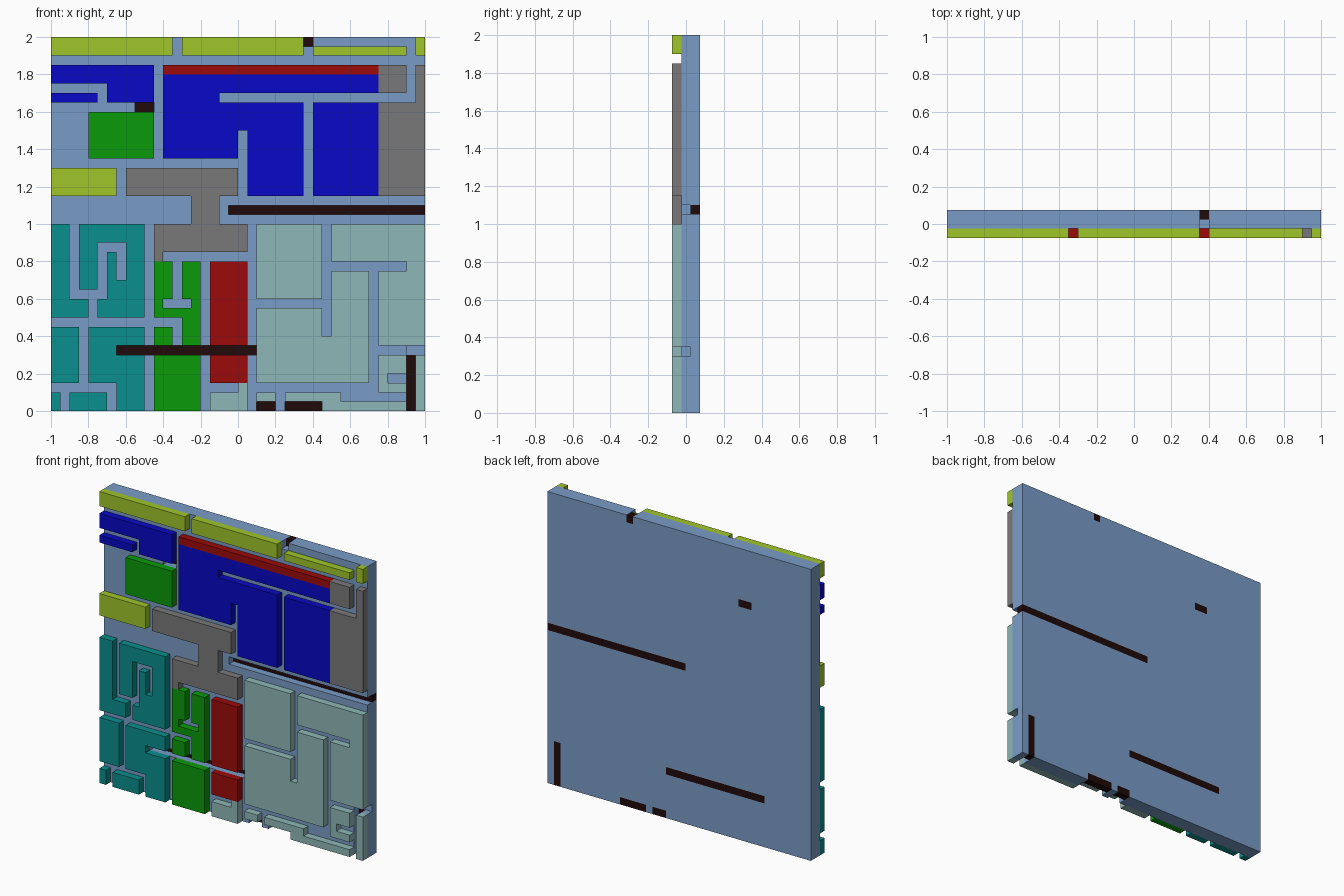
import bpy, bmesh

if "Cube" in bpy.data.objects:
    bpy.data.objects.remove(bpy.data.objects["Cube"], do_unlink=True)

U = 0.05                                   # grid module of the panel
FRONT, FACE, MID, BACK = -0.075, -0.025, 0.025, 0.075


def material(name, rgb):
    lin = [(c / 255 / 12.92) if c < 11 else ((c / 255 + 0.055) / 1.055) ** 2.4 for c in rgb]
    m = bpy.data.materials.new(name)
    m.use_nodes = True
    m.diffuse_color = (*lin, 1)
    m.node_tree.nodes["Principled BSDF"].inputs["Base Color"].default_value = (*lin, 1)
    return m


MATS = {n: material(n, c) for n, c in {
    "steel_blue": (121, 156, 198), "deep_blue": (8, 8, 198), "green": (10, 155, 10),
    "red": (156, 10, 10), "lime": (160, 197, 42), "grey": (121, 121, 121),
    "teal": (10, 142, 142), "pale_teal": (143, 183, 183), "black": (33, 10, 10)}.items()}


def add_object(name, bm, mat):
    bmesh.ops.recalc_face_normals(bm, faces=bm.faces)
    me = bpy.data.meshes.new(name)
    bm.to_mesh(me)
    bm.free()
    me.materials.append(MATS[mat])
    ob = bpy.data.objects.new(name, me)
    bpy.context.collection.objects.link(ob)
    return ob


def piece(name, mat, rects, y0=FRONT, y1=FACE):
    """Extruded union of grid rectangles (x0, z0, x1, z1)."""
    cells = {(x, z) for a, b, c, d in rects for x in range(a, c) for z in range(b, d)}
    bm = bmesh.new()
    for x, z in sorted(cells):
        bm.faces.new([bm.verts.new(((i - 20) * U, y0, k * U))
                      for i, k in ((x, z), (x + 1, z), (x + 1, z + 1), (x, z + 1))])
    bmesh.ops.remove_doubles(bm, verts=bm.verts, dist=1e-4)
    bmesh.ops.dissolve_limit(bm, angle_limit=0.01, verts=bm.verts, edges=bm.edges)
    ext = bmesh.ops.extrude_face_region(bm, geom=list(bm.faces), use_keep_orig=True)
    verts = [g for g in ext["geom"] if isinstance(g, bmesh.types.BMVert)]
    bmesh.ops.translate(bm, verts=verts, vec=(0, y1 - y0, 0))
    return add_object(name, bm, mat)


def boxes(name, mat, rects, y0, y1, overshoot=0.0):
    """Plain boxes; edges lying on the panel border may overshoot it."""
    def out(v):
        return v * U + (-overshoot if v == 0 else overshoot if v == 40 else 0)
    bm = bmesh.new()
    for a, b, c, d in rects:
        verts = bmesh.ops.create_cube(bm, size=1)["verts"]
        for v in verts:
            v.co = (out(a if v.co.x < 0 else c) - 1, y0 if v.co.y < 0 else y1,
                    out(b if v.co.z < 0 else d))
    return add_object(name, bm, mat)


# Backing panel with slots, filled at the back by black strips
SLOTS = [(27, 39, 28, 40), (9, 32, 11, 33), (19, 21, 40, 22), (7, 6, 22, 7),
         (22, 0, 24, 1), (25, 0, 29, 1), (38, 0, 39, 6)]
panel = boxes("backing_panel", "steel_blue", [(0, 0, 40, 40)], FACE, BACK)
cutters = [boxes("slot_cutter", "steel_blue", SLOTS, -0.1, 0.1, 0.02),
           boxes("notch_cutter", "steel_blue", [(38, 6, 40, 7)], -0.1, MID, 0.02)]
for cutter in cutters:
    cutter.hide_render = True
    mod = panel.modifiers.new("cut", 'BOOLEAN')
    mod.operation, mod.solver, mod.object = 'DIFFERENCE', 'EXACT', cutter
bpy.context.view_layer.objects.active = panel
for mod in list(panel.modifiers):
    bpy.ops.object.modifier_apply(modifier=mod.name)
for cutter in cutters:
    bpy.data.objects.remove(cutter, do_unlink=True)
for n, slot in enumerate(SLOTS):
    piece(f"slot_strip_{n + 1}", "black", [slot], MID, BACK)

# Raised blocks on the front: top band and upper left
for n, r in enumerate([(0, 38, 13, 40), (14, 38, 27, 40), (28, 38, 38, 39), (39, 38, 40, 40)]):
    piece(f"top_band_block_{n + 1}", "lime", [r])
piece("left_lime_block", "lime", [(0, 23, 7, 26)])
piece("upper_left_blue_block", "deep_blue", [(0, 35, 11, 37), (6, 33, 11, 35)])
piece("upper_left_blue_bar", "deep_blue", [(0, 33, 5, 34)])
piece("upper_left_green_block", "green", [(4, 27, 11, 32)])

# Upper middle and right
piece("red_strip", "red", [(12, 36, 35, 37)])
piece("large_blue_block", "deep_blue", [(12, 34, 35, 36), (12, 33, 18, 34), (12, 27, 20, 33),
                                        (20, 30, 21, 33), (21, 23, 27, 33)])
piece("right_blue_block", "deep_blue", [(28, 23, 35, 33)])
piece("small_grey_block", "grey", [(35, 34, 38, 37)])
piece("right_grey_block", "grey", [(35, 23, 40, 33), (39, 33, 40, 37)])
piece("centre_grey_block", "grey", [(8, 23, 20, 26), (15, 20, 18, 23), (11, 17, 21, 20),
                                    (11, 16, 12, 17)])

# Lower left teal blocks
piece("teal_corner_block", "teal", [(0, 10, 2, 20), (2, 10, 4, 12)])
piece("teal_hook_block", "teal", [(3, 13, 5, 20), (5, 18, 10, 20), (8, 10, 10, 18),
                                  (5, 10, 8, 12), (6, 12, 7, 17), (7, 12, 8, 14)])
piece("teal_left_block", "teal", [(0, 3, 3, 9)])
piece("teal_notched_block", "teal", [(4, 3, 7, 9), (7, 7, 10, 9), (7, 0, 10, 6)])
piece("teal_foot_small", "teal", [(0, 0, 1, 2)])
piece("teal_foot_wide", "teal", [(2, 0, 6, 2)])

# Lower middle green and red blocks
piece("green_winding_block", "green", [(11, 12, 13, 16), (11, 10, 12, 12), (11, 10, 15, 11),
                                       (14, 12, 16, 16), (15, 7, 16, 12), (14, 7, 15, 11)])
piece("green_small_block", "green", [(11, 7, 13, 9)])
piece("green_lower_block", "green", [(11, 0, 16, 6)])
piece("red_upper_block", "red", [(17, 7, 21, 16)])
piece("red_lower_block", "red", [(17, 3, 21, 6)])

# Lower right pale blocks
piece("pale_foot_block", "pale_teal", [(17, 0, 21, 2), (20, 2, 21, 3)])
piece("pale_foot_small", "pale_teal", [(22, 1, 24, 2)])
piece("pale_foot_strip", "pale_teal", [(25, 1, 31, 2), (29, 0, 38, 1)])
piece("pale_upper_block", "pale_teal", [(22, 12, 29, 20)])
piece("pale_large_block", "pale_teal", [(22, 3, 29, 11), (29, 3, 30, 8), (30, 3, 34, 15)])
piece("pale_right_block", "pale_teal", [(30, 16, 40, 20), (38, 15, 40, 16), (35, 7, 40, 15)])
piece("pale_bracket_block", "pale_teal", [(35, 4, 38, 6), (35, 3, 36, 4), (35, 2, 38, 3)])
piece("pale_edge_post", "pale_teal", [(39, 0, 40, 6)])
